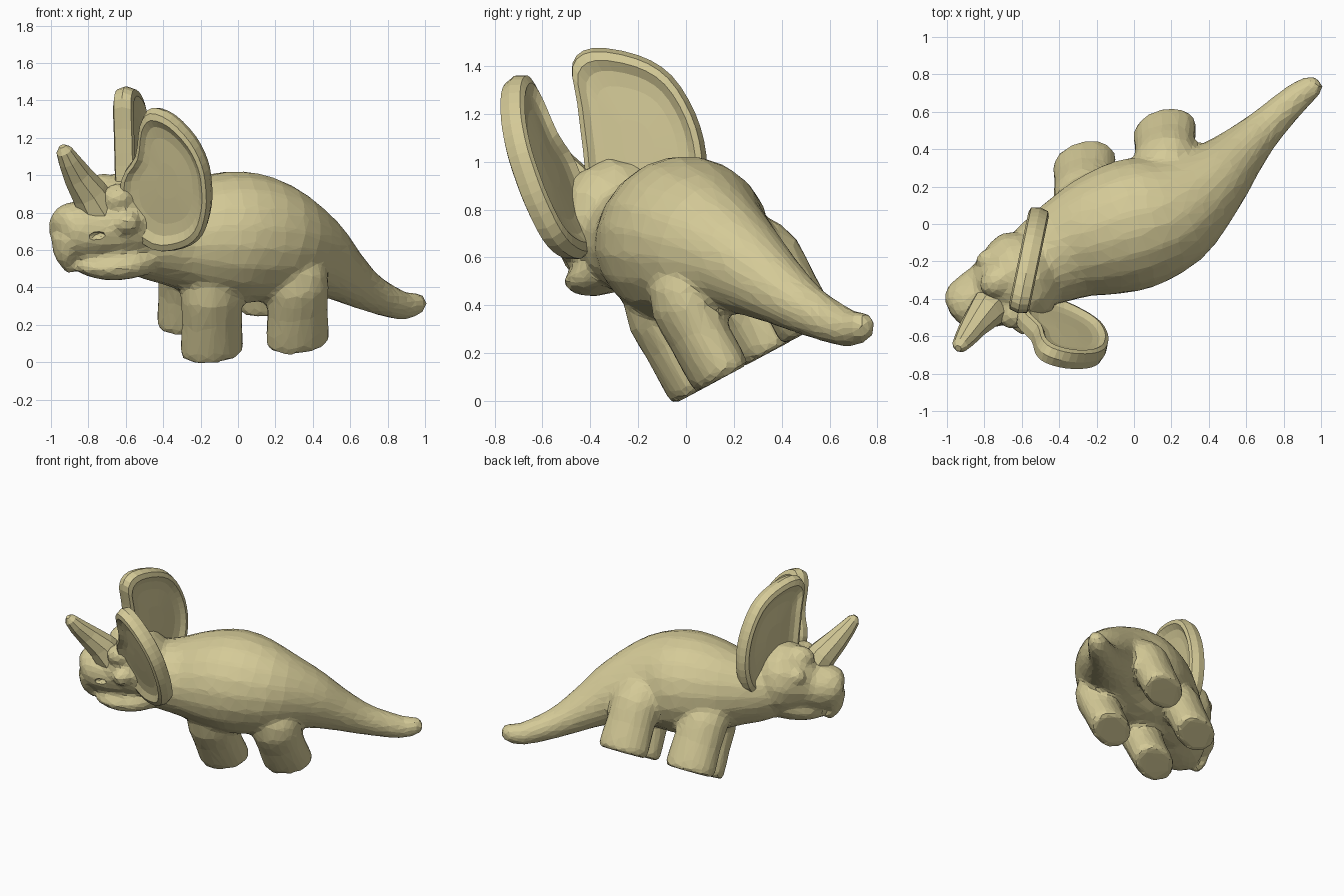
import bpy, bmesh, math
from mathutils import Vector

cube = bpy.data.objects.get("Cube")
if cube:
    bpy.data.objects.remove(cube, do_unlink=True)

# One sandy clay colour
sand = bpy.data.materials.new("sand_clay")
sand.use_nodes = True
SAND = (0.66, 0.59, 0.31, 1)
sand.diffuse_color = SAND
sand.node_tree.nodes["Principled BSDF"].inputs["Base Color"].default_value = SAND

# Body frame (tilted sideways) and head frame
UP = Vector((0, -0.47, 0.88)).normalized()
FWD = Vector((-0.94, -0.3, -0.16)).normalized()
HEAD_C = Vector((-0.68, -0.33, 0.7))
H_FWD = Vector((-0.87, -0.44, -0.2)).normalized()
H_UP = Vector((-0.06, -0.31, 0.94)).normalized()
H_SIDE = H_UP.cross(H_FWD).normalized()


def finish(name, bm):
    bmesh.ops.recalc_face_normals(bm, faces=bm.faces)
    mesh = bpy.data.meshes.new(name)
    bm.to_mesh(mesh)
    bm.free()
    mesh.materials.append(sand)
    obj = bpy.data.objects.new(name, mesh)
    bpy.context.collection.objects.link(obj)
    return obj


def bridge(bm, rings):
    n = len(rings[0])
    for a, b in zip(rings, rings[1:]):
        for i in range(n):
            j = (i + 1) % n
            bm.faces.new((a[i], a[j], b[j], b[i]))


def spline(points, closed, steps):
    """Smooth run of vectors through a few given ones."""
    n = len(points)
    pick = (lambda i: points[i % n]) if closed else (lambda i: points[min(max(i, 0), n - 1)])
    out = []
    for i in range(n if closed else n - 1):
        p0, p1, p2, p3 = (pick(i + d) for d in (-1, 0, 1, 2))
        for s in range(steps):
            t = s / steps
            out.append(0.5 * (2 * p1 + (p2 - p0) * t + (2 * p0 - 5 * p1 + 4 * p2 - p3) * t * t
                              + (3 * p1 - p0 - 3 * p2 + p3) * t ** 3))
    return out if closed else out + [points[-1]]


def loft(name, stations, hint, n=14, steps=3):
    """Tube through (centre, radius along hint, radius across)."""
    bm = bmesh.new()
    run = spline([Vector((*c, ra, rb)) for c, ra, rb in stations], False, steps)
    pts = [Vector(s[:3]) for s in run]
    rings = []
    for k, s in enumerate(run):
        t = (pts[min(k + 1, len(pts) - 1)] - pts[max(k - 1, 0)]).normalized()
        a = (hint - t * hint.dot(t)).normalized()
        b = t.cross(a)
        rings.append([bm.verts.new(pts[k] + a * s[3] * math.cos(w) + b * s[4] * math.sin(w))
                      for w in (math.tau * i / n for i in range(n))])
    bridge(bm, rings)
    bm.faces.new(rings[0])
    bm.faces.new(rings[-1])
    return finish(name, bm)


def dish(name, outline, normal, thick):
    """Flat lobe with a thick rounded rim and hollowed faces."""
    loop = spline(outline, True, 3)
    c = sum(loop, Vector()) / len(loop)
    bm = bmesh.new()
    section = [(0.25, .5), (0.6, .45), (0.76, .55), (0.87, .9), (0.96, .75), (1, 0)]
    section += [(s, -h) for s, h in reversed(section[:-1])]
    rings = [[bm.verts.new(c + (p - c) * s + normal * thick * h) for p in loop]
             for s, h in section]
    bridge(bm, rings)
    bm.faces.new(rings[0])
    bm.faces.new(rings[-1])
    bmesh.ops.triangulate(bm, faces=bm.faces)
    return finish(name, bm)


def blob(name, centre, size):
    """Faceted ellipsoid in the head frame: size is forward, side, up."""
    bm = bmesh.new()
    bmesh.ops.create_icosphere(bm, subdivisions=2, radius=1)
    for v in bm.verts:
        v.co = centre + H_FWD * v.co.x * size[0] + H_SIDE * v.co.y * size[1] + H_UP * v.co.z * size[2]
    return finish(name, bm)


def at_head(f, s, u):
    return HEAD_C + H_FWD * f + H_SIDE * s + H_UP * u


# Torso and tail
torso = loft("body", [
    ((0.99, 0.765, 0.32), .03, .03), ((0.96, 0.74, 0.315), .06, .058),
    ((0.87, 0.675, 0.305), .078, .08), ((0.70, 0.515, 0.375), .105, .105),
    ((0.55, 0.365, 0.475), .155, .15), ((0.40, 0.22, 0.575), .228, .215),
    ((0.20, 0.075, 0.64), .322, .31), ((0.0, 0.0, 0.67), .355, .355),
    ((-0.2, -0.07, 0.67), .32, .33), ((-0.36, -0.14, 0.67), .26, .28),
    ((-0.52, -0.23, 0.68), .22, .23), ((-0.66, -0.31, 0.7), .15, .15)], UP, 20)

# Upper head with blunt snout
head = loft("head", [
    ((-0.46, -0.20, 0.77), .14, .15), ((-0.57, -0.26, 0.77), .255, .25),
    ((-0.69, -0.335, 0.74), .22, .225), ((-0.79, -0.385, 0.71), .165, .18),
    ((-0.88, -0.42, 0.705), .155, .155), ((-0.94, -0.44, 0.69), .13, .125),
    ((-0.97, -0.455, 0.68), .08, .08)], H_UP)

# Lower jaw and hooked beak
jaw = loft("jaw", [
    ((-0.44, -0.21, 0.60), .10, .14), ((-0.60, -0.30, 0.555), .10, .19),
    ((-0.72, -0.355, 0.53), .085, .17), ((-0.82, -0.395, 0.53), .06, .12),
    ((-0.86, -0.405, 0.54), .035, .07)], H_UP)
beak = loft("beak", [
    ((-0.91, -0.44, 0.66), .09, .11), ((-0.925, -0.435, 0.58), .06, .08),
    ((-0.915, -0.42, 0.53), .04, .05), ((-0.89, -0.41, 0.48), .025, .03)], H_FWD, 10)
parts = [torso, head, jaw, beak]

# Eyes and brow ridges
for side in (-1, 1):
    parts.append(blob("eye", at_head(.0, side * .21, .10), (.065, .05, .06)))
    parts.append(blob("brow", at_head(-.01, side * .10, .22), (.10, .085, .075)))

# Legs, straight up from flat feet, then curving into the torso
for x, y in ((-0.14, 0.05), (0.318, 0.145), (-0.265, 0.335), (0.165, 0.51)):
    foot = Vector((x, y, 0.54 * (y + 0.05)))
    hip = Vector((x * 0.95, x * 0.4, 0.65))
    knee = (foot + UP * .36).lerp(hip, .1)
    parts.append(loft("leg", [
        (foot - UP * .012, .165, .115), (foot + UP * .03, .176, .125),
        (foot + UP * .2, .168, .128), (knee, .17, .145), (knee.lerp(hip, .75), .13, .13)], FWD))

# Fuse into one modelled-clay skin
for o in parts:
    o.select_set(True)
bpy.context.view_layer.objects.active = torso
bpy.ops.object.join()
remesh = torso.modifiers.new("fuse", 'REMESH')
remesh.mode = 'VOXEL'
remesh.voxel_size = 0.021
soften = torso.modifiers.new("soften", 'SMOOTH')
soften.factor = 0.5
soften.iterations = 5

# Nostrils pressed into the snout
for side in (-1, 1):
    cutter = blob("nostril_cutter", at_head(.17, side * .16, .05), (.05, .035, .024))
    cutter.hide_render = True
    cutter.hide_set(True)
    cut = torso.modifiers.new("nostril", 'BOOLEAN')
    cut.operation = 'DIFFERENCE'
    cut.object = cutter
facets = torso.modifiers.new("facets", 'DECIMATE')
facets.ratio = 0.12

# Nose horn
loft("nose_horn", [
    ((-0.74, -0.42, 0.80), .12, .12), ((-0.80, -0.48, 0.91), .10, .095),
    ((-0.86, -0.55, 1.00), .08, .07), ((-0.905, -0.615, 1.08), .06, .055),
    ((-0.93, -0.65, 1.13), .045, .042), ((-0.94, -0.665, 1.155), .018, .018)], H_FWD, 9, 1)

# Two frill lobes
near = [(-.46, 1.36), (-.515, 1.29), (-.54, 1.12), (-.62, .98), (-.6, .75), (-.45, .605),
        (-.29, .61), (-.19, .68), (-.148, .82), (-.148, .95), (-.17, 1.07), (-.235, 1.2),
        (-.35, 1.32)]
dish("left_frill", [Vector((x, -.71 - .41 * (x + .46) - .38 * (z - 1.37), z)) for x, z in near],
     Vector((.36, .88, .33)).normalized(), .062)
far = [(-.475, 1.41), (-.39, 1.475), (-.2, 1.445), (-.06, 1.36), (.04, 1.2), (.085, 1.03),
       (.08, .87), (.02, .73), (-.12, .66), (-.28, .65), (-.4, .85), (-.43, 1.05), (-.455, 1.25)]
dish("right_frill", [Vector((-.605 + .21 * (y + .4), y, z)) for y, z in far],
     Vector((.98, -.21, 0)).normalized(), .062)
